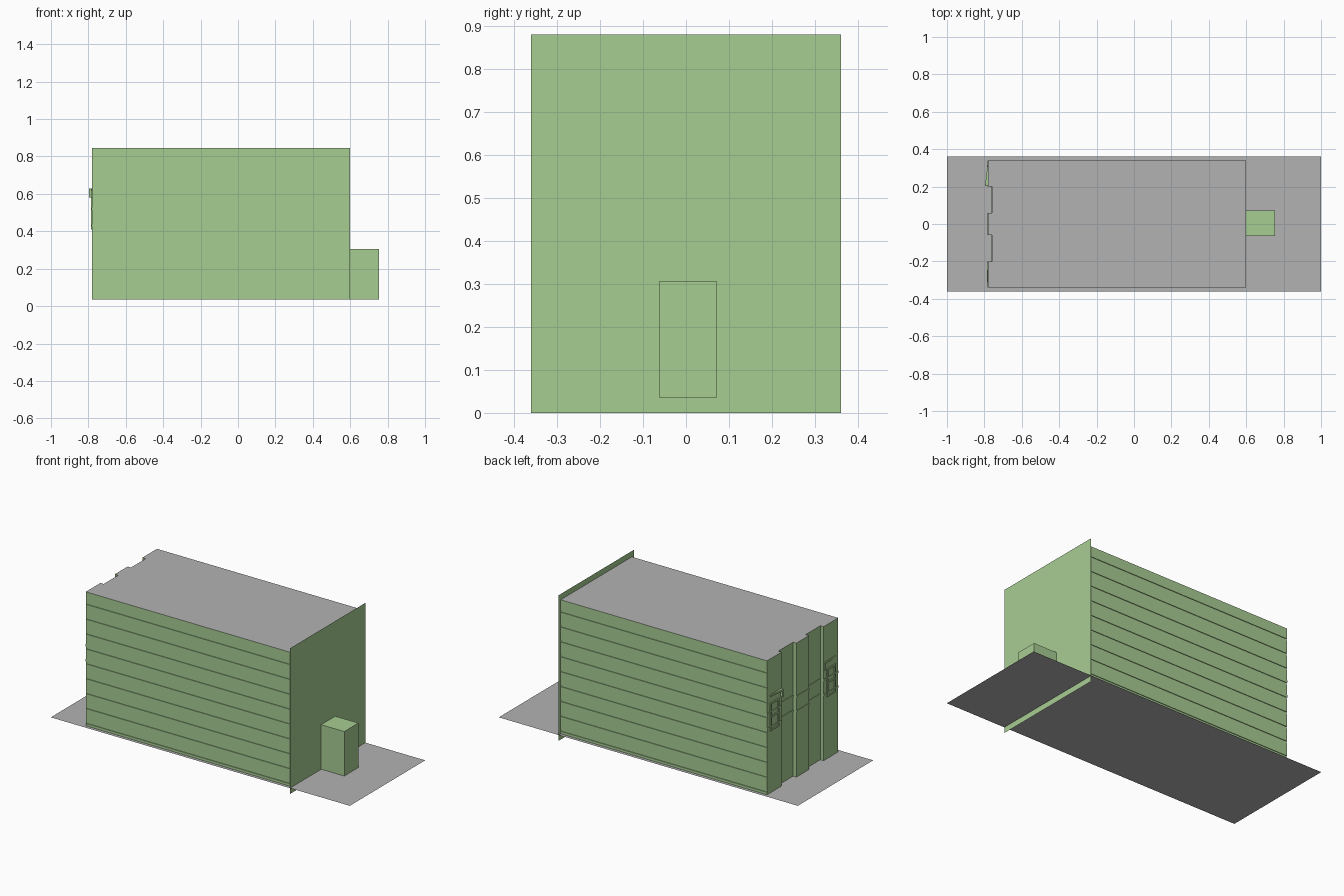
import bpy, bmesh

cube = bpy.data.objects.get("Cube")
if cube:
    bpy.data.objects.remove(cube)


def material(name, rgb):
    m = bpy.data.materials.new(name)
    m.use_nodes = True
    m.diffuse_color = (*rgb, 1)
    m.node_tree.nodes["Principled BSDF"].inputs["Base Color"].default_value = (*rgb, 1)
    return m


green = material("soft_green", (0.39, 0.61, 0.29))
grey = material("concrete_grey", (0.45, 0.45, 0.45))


def finish(name, bm, *mats):
    mesh = bpy.data.meshes.new(name)
    bm.to_mesh(mesh)
    bm.free()
    for m in mats:
        mesh.materials.append(m)
    obj = bpy.data.objects.new(name, mesh)
    bpy.context.collection.objects.link(obj)
    return obj


def sheet(name, corners, mat):
    bm = bmesh.new()
    bm.faces.new([bm.verts.new(c) for c in corners])
    return finish(name, bm, mat)


def add_box(bm, x, y, z):
    """Add a box spanning the given (low, high) ranges."""
    verts = bmesh.ops.create_cube(bm, size=1)["verts"]
    for v in verts:
        v.co = [lo + (hi - lo) * (c + 0.5) for c, (lo, hi) in zip(v.co, (x, y, z))]


BASE, ROOF, BACK, END = 0.035, 0.845, -0.78, 0.6

# Ground slab and free-standing end wall
sheet("ground", [(-1, -.36, BASE), (1, -.36, BASE), (1, .36, BASE), (-1, .36, BASE)], grey)
sheet("end_wall", [(END, -.36, 0), (END, .36, 0), (END, .36, .88), (END, -.36, .88)], green)

# Main block: stacked courses, grooved long sides, notched end with two bands
grooves = [(0.05 + 0.09 * i, 0.062 + 0.09 * i) for i in range(9)]
bands = [(0.425, 0.437), (0.515, 0.527)]


def footprint(half, bulge):
    x = BACK - bulge
    inner = x + 0.022
    half_end = [(x, half), (x, .2), (inner, .2), (inner, .06), (x, .06)]
    other = [(px, -py) for px, py in reversed(half_end)]
    return [(END, half)] + half_end + other + [(END, -half)]


def inside(z, ranges):
    return any(lo < z < hi for lo, hi in ranges)


levels = sorted({BASE, ROOF, *[z for r in grooves + bands for z in r]})
bm = bmesh.new()
rings = []
for lo, hi in zip(levels, levels[1:]):
    mid = (lo + hi) / 2
    outline = footprint(0.336 if inside(mid, grooves) else 0.34,
                        0.003 if inside(mid, bands) else 0)
    for z in (lo, hi):
        rings.append([bm.verts.new((x, y, z)) for x, y in outline])
for a, b in zip(rings, rings[1:]):
    for i in range(len(a) - 1):
        bm.faces.new((a[i], a[i + 1], b[i + 1], b[i]))
roof = bm.faces.new(rings[-1])
roof.material_index = 1
bmesh.ops.remove_doubles(bm, verts=bm.verts, dist=0.0001)
bmesh.ops.dissolve_degenerate(bm, edges=bm.edges, dist=0.0001)
bmesh.ops.recalc_face_normals(bm, faces=bm.faces)
finish("main_block", bm, green, grey)

# Porch box on the end wall
bm = bmesh.new()
add_box(bm, (END, 0.755), (-0.063, 0.072), (BASE + 0.001, 0.305))
finish("porch", bm, green)

# Window frames and hoods on the notched end, one per side
for name, side, reach in (("left", 1, 0.016), ("right", -1, 0.005)):
    bm = bmesh.new()
    x = (BACK - 0.006, BACK + 0.002)

    def span(a, b):
        return tuple(sorted((a * side, b * side)))

    for y in (0.23, 0.302):
        add_box(bm, x, span(y, y + 0.01), (0.41, 0.58))
    for z in (0.41, 0.49, 0.57):
        add_box(bm, x, span(0.24, 0.302), (z, z + 0.01))
    finish(name + "_window_frame", bm, green)

    bm = bmesh.new()
    add_box(bm, (BACK - reach, BACK + 0.002), span(0.205, 0.31), (0.617, 0.628))
    add_box(bm, (BACK - reach, BACK + 0.002), span(0.205, 0.213), (0.58, 0.617))
    # Taper the hood towards the outer corner
    for v in bm.verts:
        if abs(v.co.y) > 0.3 and v.co.x < BACK:
            v.co.x = BACK - 0.004
    finish(name + "_window_hood", bm, green)
